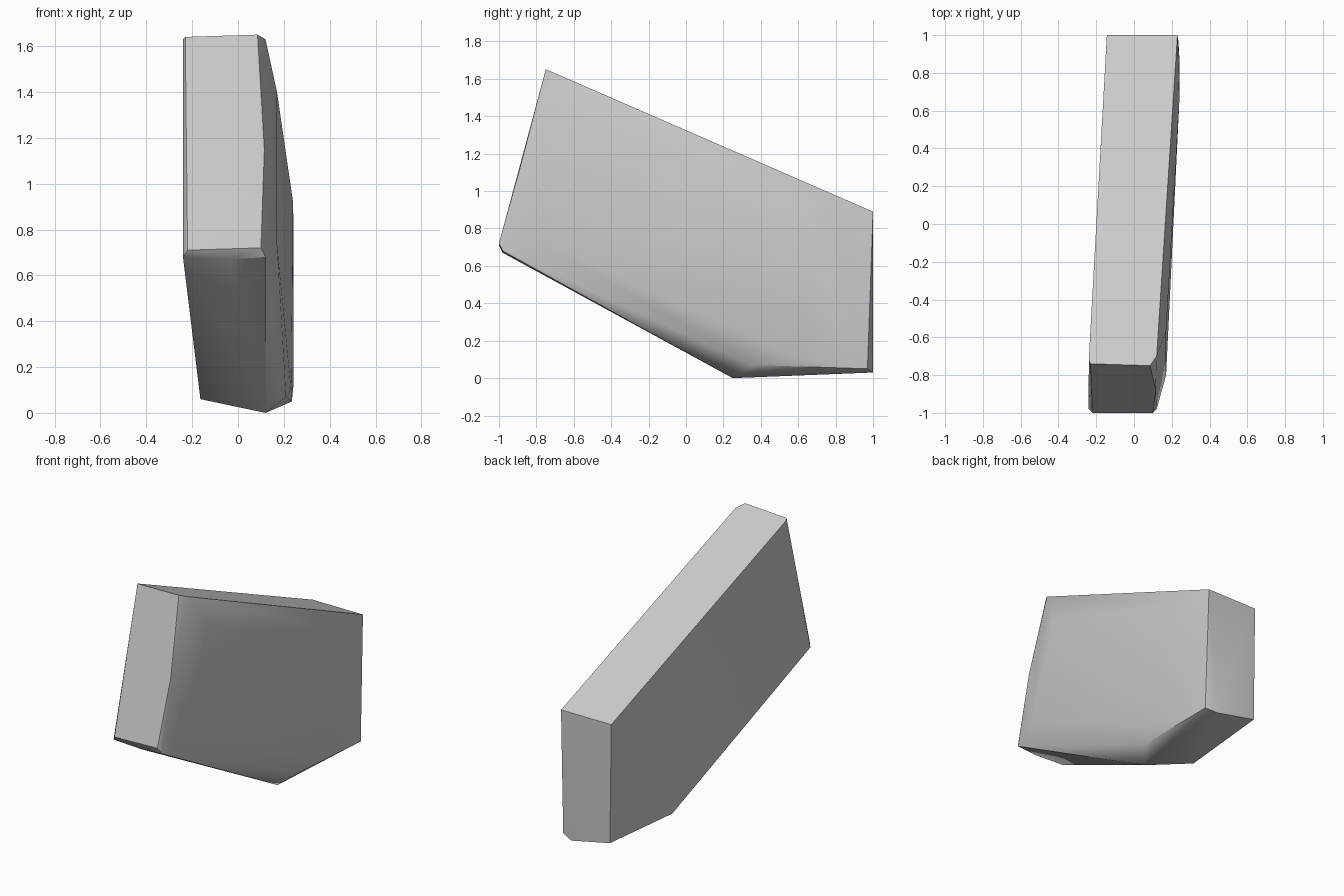
import bpy
import bmesh
import math

# Remove the default cube
default_cube = bpy.data.objects.get("Cube")
if default_cube:
    bpy.data.objects.remove(default_cube, do_unlink=True)


def make_material(name, colour):
    material = bpy.data.materials.new(name)
    material.use_nodes = True
    material.diffuse_color = colour
    shader = next(n for n in material.node_tree.nodes if n.type == "BSDF_PRINCIPLED")
    shader.inputs["Base Color"].default_value = colour
    return material


def flat_side_x(y, z):
    """The flat right side is one slightly turned plane."""
    return -0.24 + 0.05 * (y + 0.73) - 0.013 * (z - 1.64)


# Five-cornered outline of the flat side, as y and z
flat_outline = [(-0.72, 1.63), (1, 0.89), (1, 0.09), (0.38, 0.06), (-0.98, 0.68)]
flat_side = [(flat_side_x(y, z), y, z) for y, z in flat_outline]

# Front panel, set slightly proud of the sides
front_panel = [(-0.23, -0.74, 1.64), (0.085, -0.75, 1.65),
               (0.115, -0.88, 1.15), (0.1, -1, 0.72), (-0.22, -1, 0.71)]

# Lower lip, underside and back corners
lower_lip = [(-0.03, -0.98, 0.67), (0.12, -0.98, 0.68)]
underside = [(0.12, 0.25, 0), (0.155, 1, 0.03)]
back_corners = [(0.23, 1, 0.89), (0.235, 0.97, 0.05)]

# Softly bulging left side with its worn lower corner
bulge = [(0.12, -0.7, 1.63), (0.17, -0.57, 1.4), (0.17, -0.8, 0.74),
         (0.24, 0.65, 0.92), (0.242, 0.85, 0.82), (0.242, 0.85, 0.12)]
worn_corner = [(0.21, 0.36, 0.07), (0.232, 0.6, 0.1)]

# Wrap the corners in one convex slab
bm = bmesh.new()
for part in (flat_side, front_panel, lower_lip, underside, back_corners, bulge, worn_corner):
    for corner in part:
        bm.verts.new(corner)
hull = bmesh.ops.convex_hull(bm, input=bm.verts[:])
loose = [v for v in bm.verts if not v.link_faces]
bmesh.ops.delete(bm, geom=loose, context="VERTS")
bmesh.ops.dissolve_limit(bm, angle_limit=math.radians(1), verts=bm.verts[:], edges=bm.edges[:])
bmesh.ops.recalc_face_normals(bm, faces=bm.faces[:])

mesh = bpy.data.meshes.new("stone_slab")
bm.to_mesh(mesh)
bm.free()
mesh.materials.append(make_material("plain grey", (0.6, 0.6, 0.6, 1)))

slab = bpy.data.objects.new("stone_slab", mesh)
bpy.context.collection.objects.link(slab)

# Smooth the bulge while keeping the slab's edges sharp
bpy.ops.object.select_all(action="DESELECT")
slab.select_set(True)
bpy.context.view_layer.objects.active = slab
bpy.ops.object.shade_smooth_by_angle(angle=math.radians(30))
